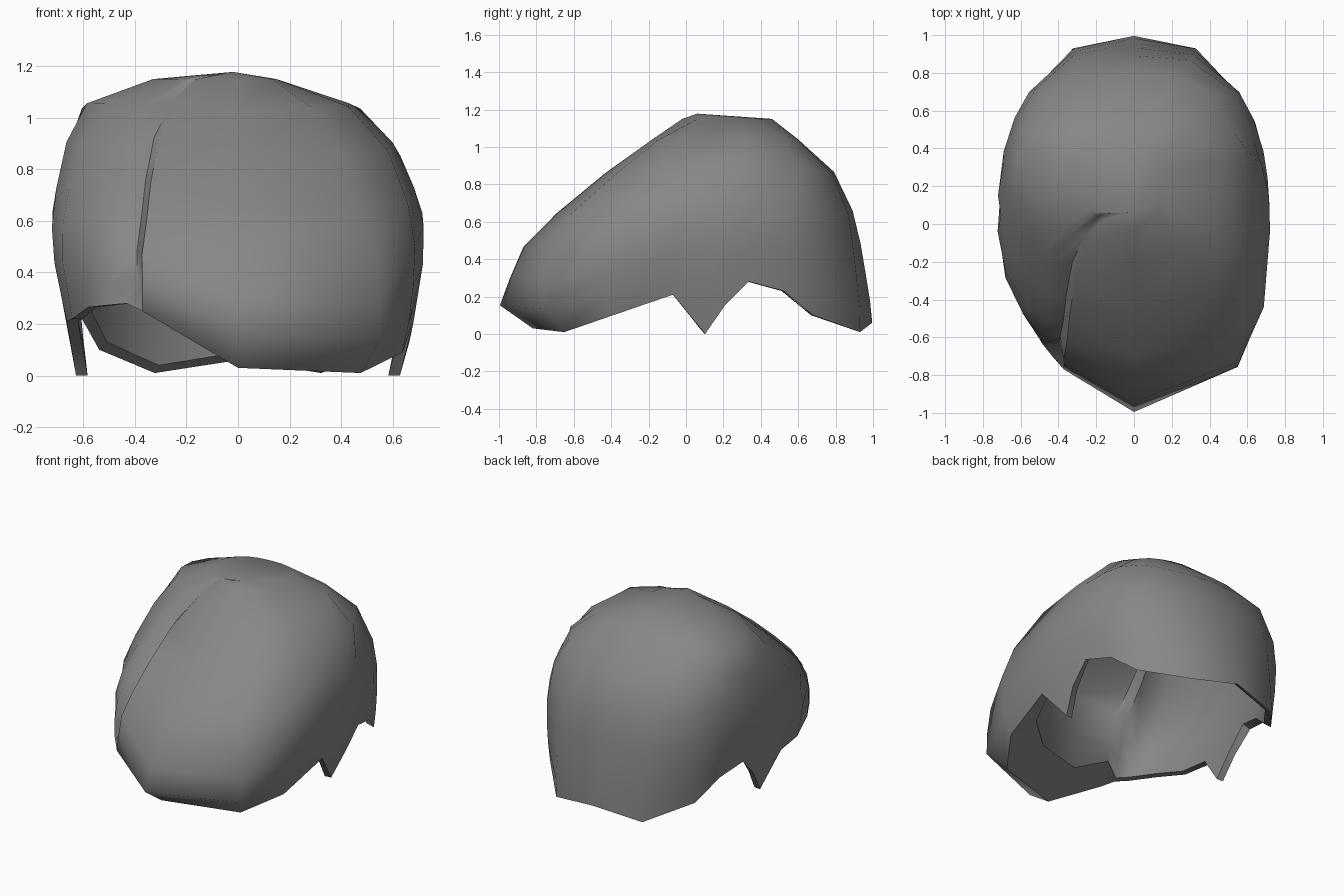
import bpy, bmesh, math

if "Cube" in bpy.data.objects:
    bpy.data.objects.remove(bpy.data.objects["Cube"])

# Outline by height: z, front y, back y, right half-width, left half-width, centre y
LEVELS = [
    (0.00, -0.77, 1.00, 0.63, 0.63, -0.08),
    (0.14, -1.00, 0.99, 0.67, 0.65, -0.10),
    (0.45, -0.885, 0.94, 0.72, 0.715, -0.10),
    (0.63, -0.71, 0.905, 0.72, 0.725, -0.06),
    (0.87, -0.42, 0.79, 0.63, 0.675, 0.12),
    (1.04, -0.18, 0.60, 0.48, 0.63, 0.20),
    (1.15, -0.02, 0.46, 0.15, 0.33, 0.22)]

# Lower hairline: right half from the front tip to the nape (x, y, z)
RIGHT = [(0, -.77, .03), (.5, -.68, .01), (.6, -.4, .09),
         (.67, -.07, .21), (.62, .1, .0), (.65, .2, .15), (.66, .33, .28),
         (.62, .52, .23), (.56, .7, .1), (.32, .92, .01), (0, 1, .06)]
LEFT = [(-x, y, z) for x, y, z in RIGHT[-2:2:-1]]
# Raised hairline left of the parting
LEFT += [(-.66, -.28, .22), (-.55, -.45, .265), (-.42, -.56, .275),
         (-.36, -.60, .28), (-.31, -.66, .25)]
EDGE = RIGHT + LEFT
N = len(EDGE)
PARTING = N - 2
BANG = {0: 1, 1: 1, 2: .8, N - 1: .6}      # columns where the fringe is thick


def level(z):
    z = max(0, min(z, 1.15))
    for a, b in zip(LEVELS, LEVELS[1:]):
        if z <= b[0]:
            f = (z - a[0]) / (b[0] - a[0])
            return [p + (q - p) * f for p, q in zip(a[1:], b[1:])]


def outer(col, z):
    """Point of the rounded outline at height z in the direction of a column."""
    front, back, right, left, cy = level(z)
    ex, ey, ez = EDGE[col]
    ang = math.atan2(ey - level(ez)[4], ex)
    if col >= N - 3:                        # the parting drifts sideways going up
        ang -= .17 * max(0, z - .3) / .8
    c, s = math.cos(ang), math.sin(ang)
    w = right if c > 0 else left
    d = back - cy if s > 0 else cy - front
    n = 2.7 if s > 0 else (1.75 if c < -1e-6 else 2.8)
    r = (abs(c / w) ** n + abs(s / d) ** n) ** (-1 / n)
    if col == PARTING and z > .32:
        r *= 0.90
    return (r * c, cy + r * s, z)


def inner(col, t, p):
    """Matching point of the lining: thin shell, thick behind the fringe."""
    x, y, z = p
    cy = .05
    r = math.hypot(x, y - cy)
    k = max(0, r - .045) / r
    if col in BANG:
        head = 1 / math.hypot(x / .6, (y - cy) / .62)
        k += (min(k, head) - k) * BANG[col]
        z += .13 * (1 - t) * BANG[col]
    elif EDGE[col][1] > .3:
        z += .03 * (1 - t)
    return (x * k, cy + (y - cy) * k, z - .045 * t * t)


bm = bmesh.new()
ROWS = [0, .11, .24, .39, .55, .74, .9, 1]
out_rings, in_rings = [], []
for t in ROWS:
    pts = [outer(i, e[2] + (1.15 - e[2]) * t) for i, e in enumerate(EDGE)]
    out_rings.append([bm.verts.new(p) for p in pts])
    in_rings.append([bm.verts.new(inner(i, t, p)) for i, p in enumerate(pts)])


def loft(rings):
    for lo, hi in zip(rings, rings[1:]):
        for i in range(N):
            j = (i + 1) % N
            bm.faces.new((lo[i], lo[j], hi[j], hi[i]))


# Outer hair, lining and the rim joining them at the hairline
loft(out_rings)
loft(in_rings)
loft([in_rings[0], out_rings[0]])
# Crown caps
for ring, z in ((out_rings[-1], 1.178), (in_rings[-1], 1.13)):
    top = bm.verts.new((-.02, .06, z))
    for i in range(N):
        bm.faces.new((ring[i], ring[(i + 1) % N], top))
bmesh.ops.recalc_face_normals(bm, faces=bm.faces)

mesh = bpy.data.meshes.new("hair_shell")
bm.to_mesh(mesh)
bm.free()
hair = bpy.data.objects.new("hair_shell", mesh)
bpy.context.collection.objects.link(hair)

# Hair colour
mat = bpy.data.materials.new("grey_hair")
mat.diffuse_color = (0.24, 0.24, 0.24, 1)
mat.use_nodes = True
mat.node_tree.nodes["Principled BSDF"].inputs["Base Color"].default_value = mat.diffuse_color
mesh.materials.append(mat)

bpy.context.view_layer.objects.active = hair
hair.select_set(True)
bpy.ops.object.shade_smooth_by_angle(angle=math.radians(50))
